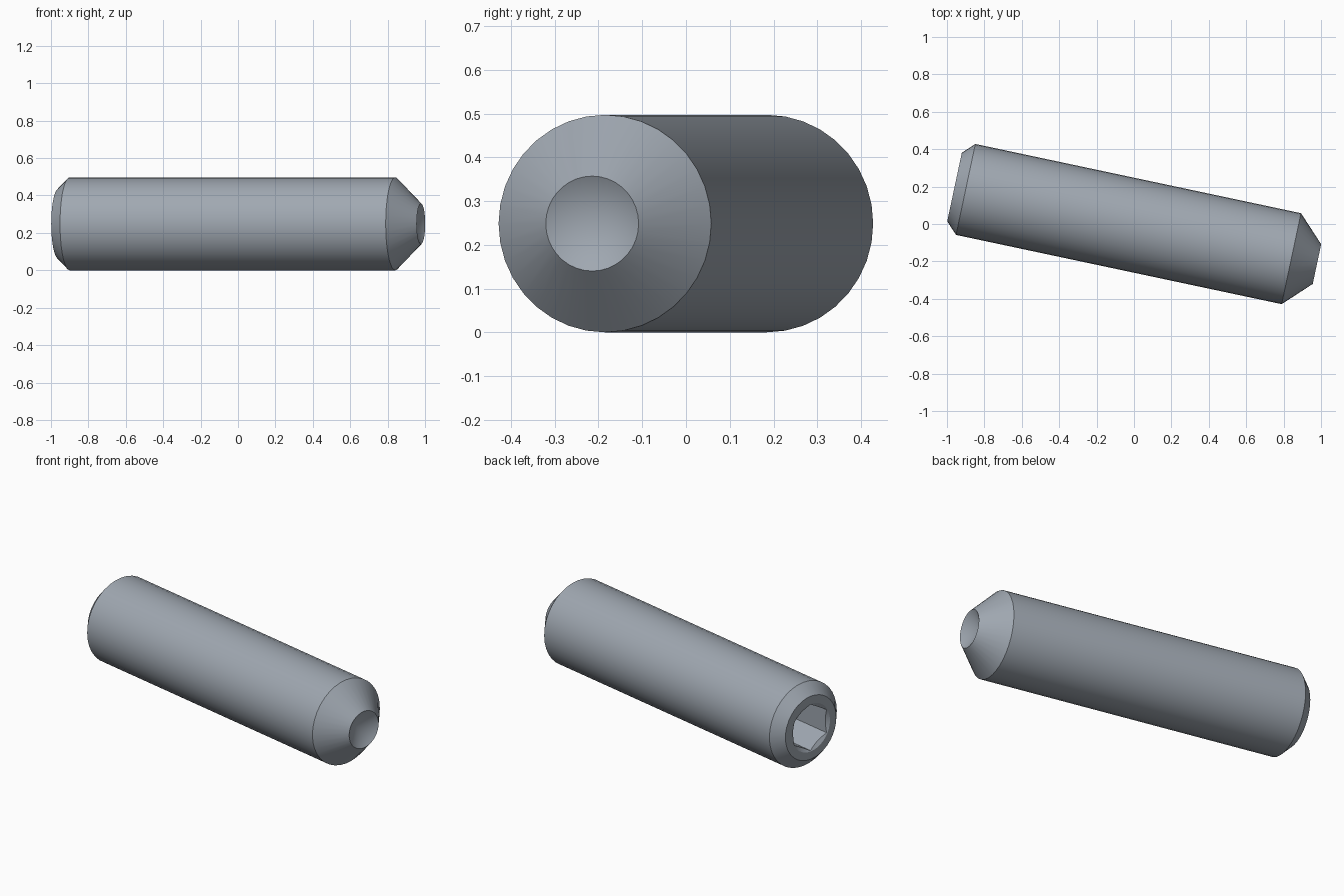
import bpy, bmesh, math
from mathutils import Matrix

cube = bpy.data.objects.get("Cube")
if cube:
    bpy.data.objects.remove(cube, do_unlink=True)

SEG = 36
R = 0.2485            # shank radius
BACK, TIP = -0.981, 1.0
MOUTH = 0.137         # socket mouth radius = hex corner radius
SOCKET_DEPTH = 0.32


def hex_radius(a):
    """Distance from the centre to a hexagon wall, corners at top and bottom."""
    off = a % (math.pi / 3) - math.pi / 6
    return MOUTH * math.cos(math.pi / 6) / math.cos(off)


def circle(x, r):
    return lambda a: (x, r)


def hex_lip(a):
    r = hex_radius(a)
    return BACK + (MOUTH + 0.004 - r) * 0.58, r


def hex_floor(a):
    return BACK + SOCKET_DEPTH, hex_radius(a)


# Rings from the socket floor, around the outside, to the cupped tip
rings = [
    hex_floor, hex_lip,
    circle(BACK, MOUTH + 0.004),
    circle(BACK, R - 0.061),
    circle(BACK + 0.061, R),
    circle(TIP - 0.14, R),
    circle(TIP, R - 0.14),
]

bm = bmesh.new()
loops = []
for ring in rings:
    loop = []
    for i in range(SEG):
        a = 2 * math.pi * i / SEG
        x, r = ring(a)
        loop.append(bm.verts.new((x, r * math.sin(a), r * math.cos(a))))
    loops.append(loop)
for p, q in zip(loops, loops[1:]):
    for i in range(SEG):
        j = (i + 1) % SEG
        bm.faces.new((p[i], p[j], q[j], q[i]))

# Conical socket floor and conical cup in the tip
for loop, x in ((loops[0], BACK + SOCKET_DEPTH + 0.07), (loops[-1], TIP - 0.063)):
    apex = bm.verts.new((x, 0, 0))
    for i in range(SEG):
        bm.faces.new((loop[i], loop[(i + 1) % SEG], apex))
bmesh.ops.recalc_face_normals(bm, faces=bm.faces)

# Lay the screw on the ground, turned a little about the vertical
bm.transform(Matrix.Translation((0, -0.0065, R)) @ Matrix.Rotation(math.radians(-12), 4, "Z"))
mesh = bpy.data.meshes.new("set_screw")
bm.to_mesh(mesh)
bm.free()

steel = bpy.data.materials.new("grey steel")
steel.use_nodes = True
colour = (0.35, 0.39, 0.44, 1)
steel.diffuse_color = colour
steel.node_tree.nodes["Principled BSDF"].inputs["Base Color"].default_value = colour
mesh.materials.append(steel)

screw = bpy.data.objects.new("set_screw", mesh)
bpy.context.collection.objects.link(screw)
bpy.context.view_layer.objects.active = screw
screw.select_set(True)
bpy.ops.object.shade_smooth_by_angle(angle=math.radians(28))
